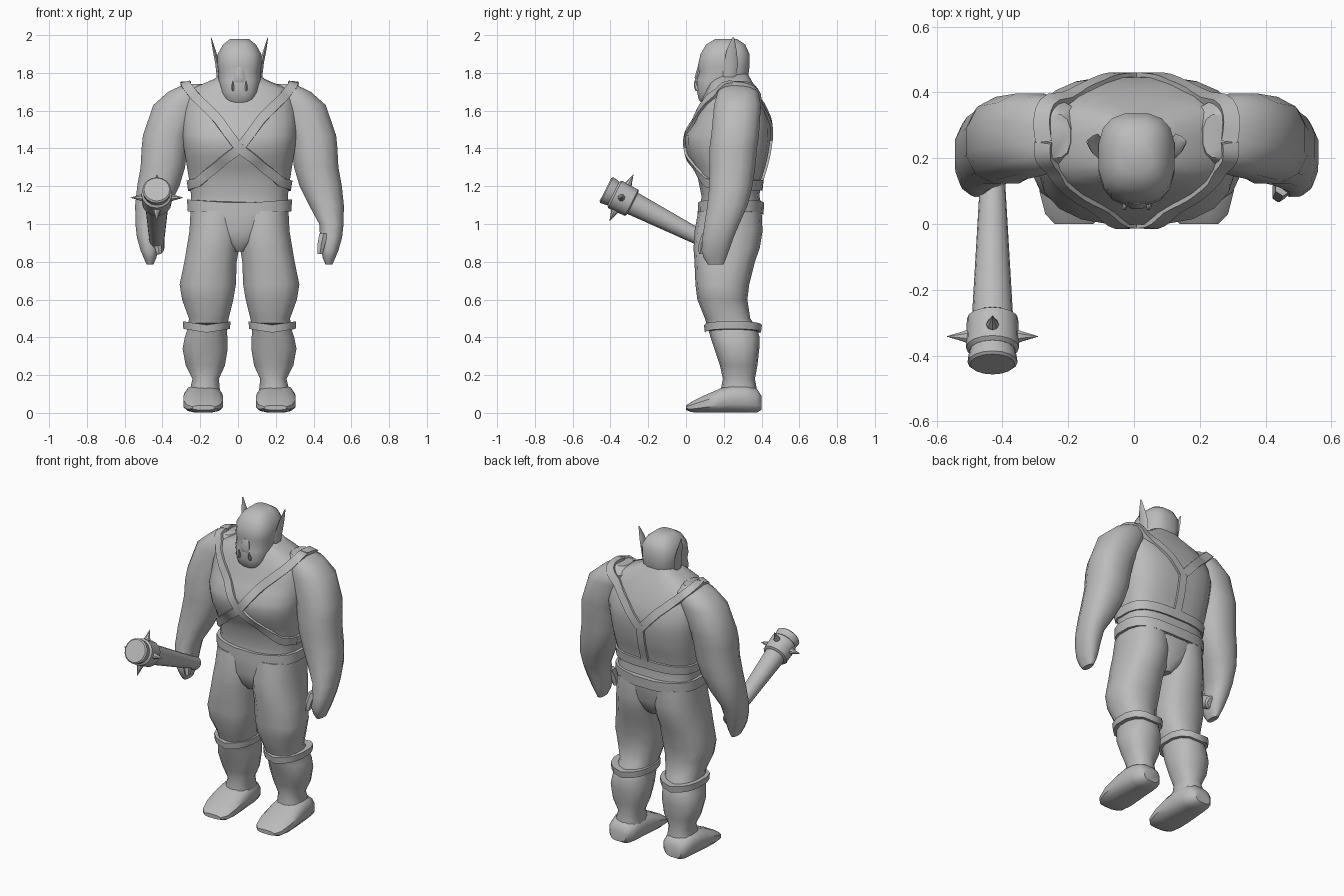
import bpy, bmesh, math
from mathutils import Vector, Matrix
from mathutils.bvhtree import BVHTree

CX = 0.008  # the body's mirror plane

grey = bpy.data.materials.new("plain grey")
grey.diffuse_color = (0.5, 0.5, 0.5, 1)


def finish(name, bm, angle=40):
    bmesh.ops.recalc_face_normals(bm, faces=bm.faces)
    me = bpy.data.meshes.new(name)
    bm.to_mesh(me)
    bm.free()
    me.materials.append(grey)
    me.shade_smooth()
    me.set_sharp_from_angle(angle=math.radians(angle))
    ob = bpy.data.objects.new(name, me)
    bpy.context.collection.objects.link(ob)
    return ob


def skin(bm, loops):
    """Join equal point loops into a capped tube."""
    rows = [[bm.verts.new(p) for p in loop] for loop in loops]
    n = len(rows[0])
    for a, b in zip(rows, rows[1:]):
        for i in range(n):
            j = (i + 1) % n
            bm.faces.new((a[i], a[j], b[j], b[i]))
    bm.faces.new(rows[0])
    bm.faces.new(rows[-1])


def loft(name, rings, n=12, power=2.4, side=1, axis="z", angle=40, back=None):
    """Rings are (t, x0, x1, b0, b1): rounded boxes stacked along the axis."""
    loops = []
    for t, x0, x1, b0, b1 in rings:
        loop = []
        for i in range(n):
            a = 2 * math.pi * (i + 0.5) / n
            c, s = math.cos(a), math.sin(a)
            p = back if back and s > 0 else power
            u = math.copysign(abs(c) ** (2 / p), c)
            v = math.copysign(abs(s) ** (2 / p), s)
            x = CX + side * ((x0 + x1) / 2 + u * (x1 - x0) / 2)
            b = (b0 + b1) / 2 + v * (b1 - b0) / 2
            loop.append((x, b, t) if axis == "z" else (x, t, b))
        loops.append(loop)
    bm = bmesh.new()
    skin(bm, loops)
    return finish(name, bm, angle)


def sym(rings):
    return [(z, -h, h, y0, y1) for z, h, y0, y1 in rings]


# Torso, pelvis, belt, neck and head
torso = loft("torso", sym([
    (1.05, .26, .07, .40), (1.10, .26, .078, .40), (1.15, .258, .08, .39),
    (1.24, .27, .062, .40), (1.30, .28, .042, .42), (1.36, .29, .006, .435),
    (1.42, .30, -.004, .445), (1.47, .305, -.004, .45), (1.53, .31, .034, .447),
    (1.60, .305, .06, .425), (1.66, .29, .085, .40),
    (1.72, .25, .11, .37), (1.765, .14, .13, .345), (1.80, .09, .15, .325)]),
    n=20, power=2.7, back=3.1)
loft("pelvis", sym([(0.855, .03, .10, .33), (0.89, .07, .07, .37),
                    (0.96, .16, .054, .395), (1.07, .24, .066, .40)]), n=16, power=2.8)
belt = loft("belt", sym([(1.068, .278, .06, .412), (1.13, .28, .062, .415)]), n=20, power=2.7)
for v in belt.data.vertices:  # belt dips in the middle
    v.co.z -= 0.022 * (1 - min(1, abs(v.co.x - CX) / 0.28))
loft("head", sym([
    (1.635, .05, .085, .15), (1.66, .082, .066, .21), (1.70, .102, .057, .28),
    (1.76, .112, .055, .325), (1.805, .113, .069, .335), (1.835, .117, .06, .338),
    (1.90, .117, .075, .338), (1.95, .088, .105, .315), (1.98, .05, .155, .27)]),
    n=16, power=2.7)
loft("nose", sym([(1.75, .035, .052, .09), (1.775, .034, .044, .09),
                  (1.83, .02, .06, .09)]), n=8)

# Limbs and paired parts
arms = []
for side, word in ((1, "left"), (-1, "right")):
    arms.append(loft(word + "_arm", [
        (1.742, .20, .29, .20, .335), (1.70, .17, .38, .165, .385),
        (1.63, .19, .46, .145, .40), (1.47, .26, .515, .13, .39),
        (1.40, .272, .522, .12, .38), (1.30, .285, .527, .12, .37),
        (1.20, .315, .545, .12, .355), (1.10, .365, .555, .11, .33),
        (1.00, .42, .553, .095, .285), (0.93, .425, .545, .085, .255),
        (0.86, .43, .525, .08, .23), (0.82, .44, .508, .092, .215),
        (0.785, .455, .492, .115, .20)], n=12, side=side))
    loft(word + "_thumb", [
        (0.95, .42, .47, .085, .15), (0.89, .41, .455, .066, .125),
        (0.84, .412, .44, .068, .11)], n=6, side=side)
    loft(word + "_leg", [
        (1.07, -.01, .262, .065, .40), (0.96, -.01, .268, .045, .405),
        (0.87, .0, .283, .04, .39), (0.80, .012, .295, .045, .365),
        (0.68, .016, .32, .05, .335), (0.60, .03, .307, .06, .325),
        (0.50, .055, .27, .10, .34), (0.45, .065, .275, .115, .375),
        (0.40, .062, .292, .13, .39), (0.34, .06, .304, .15, .388),
        (0.25, .075, .287, .18, .378), (0.18, .108, .25, .195, .365),
        (0.10, .10, .27, .18, .38)], n=14, side=side)
    band = loft(word + "_knee_band", [
        (0.435, .048, .30, .10, .397), (0.475, .045, .303, .095, .402)],
        n=14, side=side)
    for v in band.data.vertices:  # band dips towards the middle of each leg
        v.co.z -= 0.02 * (1 - abs(abs(v.co.x - CX) - 0.173) / 0.127) - 0.01
    loft(word + "_foot", [
        (0.0, .13, .25, .015, .04), (0.03, .10, .28, .003, .06),
        (0.10, .085, .298, .0, .095), (0.18, .085, .30, .0, .13),
        (0.25, .09, .295, .0, .15), (0.32, .095, .288, .0, .15),
        (0.375, .11, .275, .0, .13), (0.40, .14, .25, .015, .09)],
        n=12, power=2.8, side=side, axis="y")
    loft(word + "_ear", [
        (1.71, .10, .118, .21, .235), (1.78, .098, .122, .195, .265),
        (1.85, .105, .13, .20, .275), (1.92, .125, .143, .215, .268),
        (1.987, .148, .152, .245, .255)], n=6, side=side)
    loft(word + "_tusk", [
        (1.705, .03, .044, .05, .08), (1.72, .028, .046, .044, .072),
        (1.74, .03, .042, .042, .058), (1.76, .034, .037, .045, .05)], n=6, side=side)


# Harness straps, laid over the body by casting rays inwards
def tree(objs):
    verts, polys = [], []
    for o in objs:
        k = len(verts)
        verts += [v.co.copy() for v in o.data.vertices]
        polys += [[k + i for i in p.vertices] for p in o.data.polygons]
    return BVHTree.FromPolygons(verts, polys)


chest, upper = tree([torso]), tree([torso] + arms)


def strap(name, points, width=.05, lift=.013, side=1, steps=6):
    pts = [Vector((p[0] * side + CX, p[1], p[2])) for p in points]
    hits = []
    for k, (a, b) in enumerate(zip(pts, pts[1:])):
        last = 1 if k == len(pts) - 2 else 0
        for i in range(steps + last):
            p = a.lerp(b, i / steps)
            c = Vector((CX, .23, min(p.z, 1.45)))
            d = (p - c).normalized()
            body = upper if p.z > 1.5 else chest
            loc, nor, _, _ = body.ray_cast(c + d, -d)
            if loc:
                hits.append((loc, nor if nor.dot(d) > 0 else -nor))
    loops = []
    for i, (p, _) in enumerate(hits):
        wide, near = hits[max(0, i - 2):i + 3], hits[max(0, i - 1):i + 2]
        n = sum((h[1] for h in wide), Vector()).normalized()
        if 0 < i < len(hits) - 1:
            p = p.lerp(sum((h[0] for h in near), Vector()) / len(near), 0.5)
        t = near[-1][0] - near[0][0]
        s = t.cross(n).normalized() * width / 2
        loops.append([p + s + n * lift, p - s + n * lift, p - s - n * .025, p + s - n * .025])
    bm = bmesh.new()
    skin(bm, loops)
    return finish(name, bm, 35)


for side, word in ((1, "left"), (-1, "right")):
    strap(word + "_front_strap", [
        (.29, .25, 1.75), (.27, .14, 1.71), (.13, .04, 1.57), (0, -.02, 1.40),
        (-.15, .02, 1.30), (-.26, .09, 1.22), (-.285, .2, 1.205)], side=side)
    strap(word + "_back_strap", [
        (.29, .25, 1.75), (.265, .36, 1.71), (.12, .44, 1.58), (.01, .46, 1.46)], side=side)
strap("spine_strap", [(0, .46, 1.48), (0, .44, 1.34), (0, .42, 1.20)])
strap("back_band", [(-.285, .19, 1.205), (-.25, .36, 1.205), (0, .41, 1.205),
                    (.25, .36, 1.205), (.285, .19, 1.205)], width=.055)

# Spiked club, turned along its own axis from butt to tip
butt, tip = Vector((-.43, .19, .868)), Vector((-.43, -.425, 1.182))
turn = Matrix.Translation(butt) @ (tip - butt).to_track_quat("Z", "Y").to_matrix().to_4x4()


def turned(name, profile, n, place):
    bm = bmesh.new()
    skin(bm, [[place @ Vector((r * math.cos(2 * math.pi * i / n),
                               r * math.sin(2 * math.pi * i / n), z))
               for i in range(n)] for z, r in profile])
    return finish(name, bm)


turned("club", [(0, .03), (.01, .04), (.10, .04), (.52, .062), (.64, .068),
                (.66, .073), (.685, .076), (.692, .068)], 16, turn)
turned("club_band", [(.53, .066), (.537, .078), (.635, .081), (.645, .07)], 16, turn)
for k in range(4):
    place = turn @ Matrix.Translation((0, 0, .597)) @ Matrix.Rotation(k * math.pi / 2, 4, "Z") \
        @ Matrix.Rotation(math.pi / 2, 4, "Y")
    turned("club_spike_%d" % (k + 1), [(.06, .018), (.083, .019), (.09, .016), (.138, .001)], 8, place)
